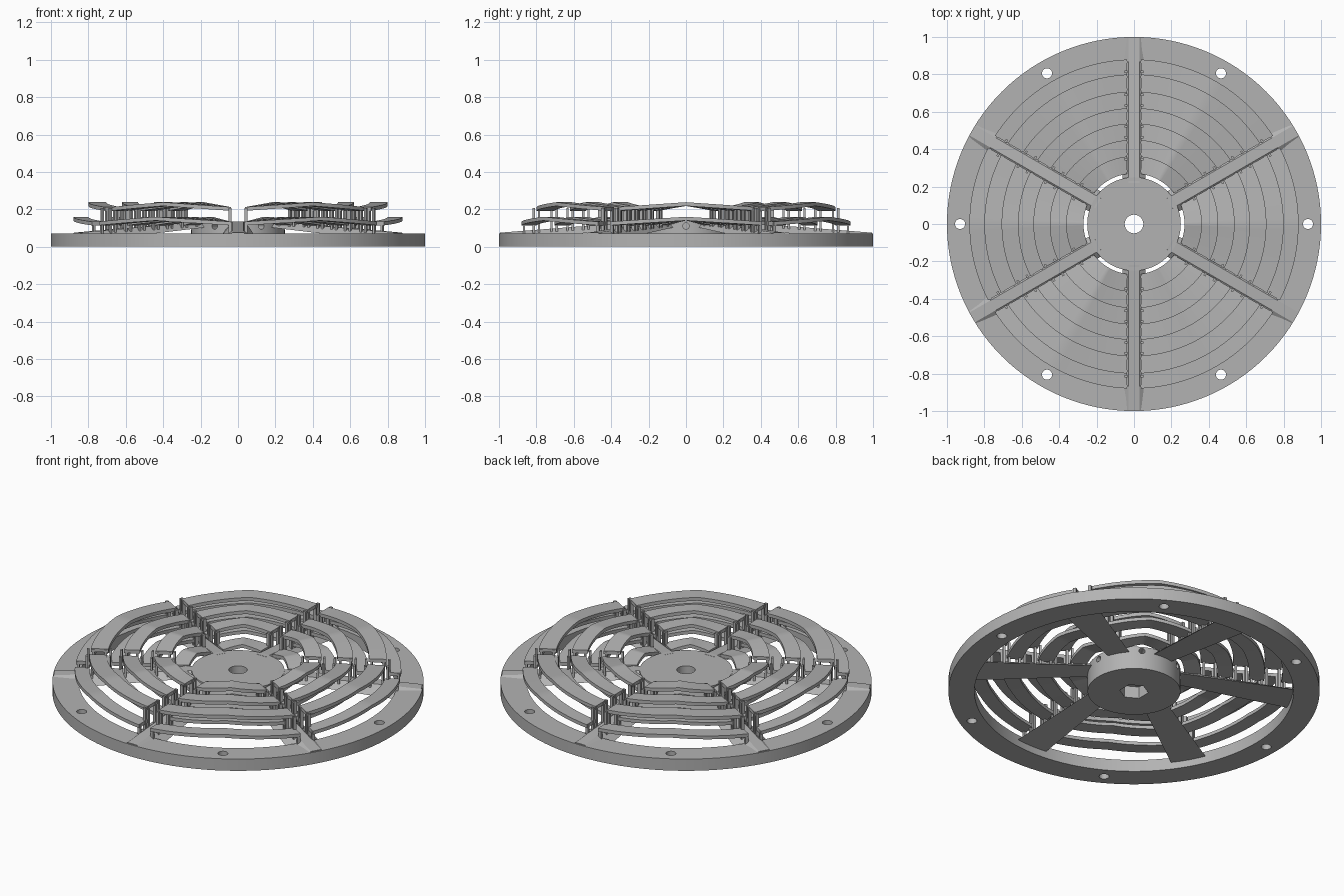
import bpy, bmesh, math
from mathutils import Matrix, Vector

if "Cube" in bpy.data.objects:
    bpy.data.objects.remove(bpy.data.objects["Cube"], do_unlink=True)

grey = bpy.data.materials.new("plain_grey")
grey.use_nodes = True
grey.diffuse_color = (0.45, 0.45, 0.45, 1)
grey.node_tree.nodes["Principled BSDF"].inputs["Base Color"].default_value = grey.diffuse_color

SECTOR = math.radians(60)
GAP = 0.037           # half width of the channel over each spoke
DROP = 0.026          # fall of each slat from its middle to its ends
THICK = 0.02


def add_object(name, bm):
    bmesh.ops.recalc_face_normals(bm, faces=bm.faces)
    mesh = bpy.data.meshes.new(name)
    bm.to_mesh(mesh)
    bm.free()
    mesh.materials.append(grey)
    obj = bpy.data.objects.new(name, mesh)
    bpy.context.collection.objects.link(obj)
    return obj


def smooth(obj):
    bpy.ops.object.select_all(action="DESELECT")
    obj.select_set(True)
    bpy.context.view_layer.objects.active = obj
    bpy.ops.object.shade_smooth_by_angle(angle=math.radians(30))


def cylinder(bm, radius, bottom, top, sides=32, matrix=Matrix()):
    move = Matrix.Translation((0, 0, (bottom + top) / 2))
    bmesh.ops.create_cone(bm, cap_ends=True, segments=sides, radius1=radius,
                          radius2=radius, depth=top - bottom, matrix=matrix @ move)


def loft(bm, sections):
    """Skin closed sections in order and cap both ends."""
    rows = [[bm.verts.new(p) for p in s] for s in sections]
    n = len(rows[0])
    for a, b in zip(rows, rows[1:]):
        for i in range(n):
            bm.faces.new((a[i], a[(i + 1) % n], b[(i + 1) % n], b[i]))
    bm.faces.new(rows[0])
    bm.faces.new(rows[-1])


def cut(obj, cutter_bm):
    cutter = add_object("cutter", cutter_bm)
    cutter.hide_render = True
    mod = obj.modifiers.new("holes", "BOOLEAN")
    mod.operation, mod.object, mod.solver = "DIFFERENCE", cutter, "EXACT"
    bpy.context.view_layer.objects.active = obj
    bpy.ops.object.modifier_apply(modifier=mod.name)
    bpy.data.objects.remove(cutter, do_unlink=True)


def spun(angle):
    return Matrix.Rotation(angle, 4, "Z")


# Base ring with six mounting holes
bm = bmesh.new()
cylinder(bm, 1.0, 0, 0.07, 128)
ring = add_object("base_ring", bm)
bm = bmesh.new()
cylinder(bm, 0.86, -0.1, 0.2, 128)
for k in range(6):
    cylinder(bm, 0.027, -0.1, 0.2, 24, spun(k * SECTOR) @ Matrix.Translation((0.93, 0, 0)))
cut(ring, bm)
smooth(ring)

# Hub with a bore, a hexagonal pocket below and six side holes
bm = bmesh.new()
cylinder(bm, 0.25, 0, 0.135, 96)
hub = add_object("hub", bm)
bm = bmesh.new()
cylinder(bm, 0.05, -0.1, 0.3)
cut(hub, bm)
bm = bmesh.new()
cylinder(bm, 0.078, -0.1, 0.07, 6)
cut(hub, bm)
bm = bmesh.new()
for k in range(6):
    cylinder(bm, 0.017, 0.19, 0.3, 16, spun(k * SECTOR) @ Matrix.Translation((0, 0, 0.11))
             @ Matrix.Rotation(math.pi / 2, 4, "Y"))
cut(hub, bm)
smooth(hub)


# Spokes: ridges with sloping sides, falling from the hub to the rim
def spoke_top(r):
    return 0.135 - (r - 0.23) * 0.078


def spoke_section(r, low, half):
    top = spoke_top(r)
    return [(r, -half, low), (r, half, low), (r, 0.03, top), (r, -0.03, top)]


for k in range(6):
    bm = bmesh.new()
    loft(bm, [spoke_section(0.22, 0.105, 0.06), spoke_section(0.87, 0.04, 0.1),
              spoke_section(0.995, 0.055, 0.055)])
    bmesh.ops.transform(bm, matrix=spun(SECTOR * (k + 0.5)), verts=bm.verts)
    add_object(f"spoke_{k + 1}", bm)


# Arched slats in two staggered layers, each peaking in mid sector
def slat(name, inner, outer, peak, angle, steps=24):
    bm = bmesh.new()
    sections = []
    for i in range(steps + 1):
        t = 2 * i / steps - 1
        z = peak - DROP * abs(t)
        section = []
        for r, h in ((inner, z - THICK), (outer, z - THICK), (outer, z), (inner, z)):
            a = angle + t * (SECTOR / 2 - math.asin(GAP / r))
            section.append((r * math.cos(a), r * math.sin(a), h))
        sections.append(section)
    loft(bm, sections)
    smooth(add_object(name, bm))


edges = [0.27, 0.36, 0.45, 0.535, 0.62, 0.705, 0.8, 0.88]
LOWER, UPPER = 0.16, 0.238
for k in range(6):
    for j, (inner, outer) in enumerate(zip(edges, edges[1:])):
        layer, peak = ("upper", UPPER) if j % 2 else ("lower", LOWER)
        slat(f"{layer}_slat_{k + 1}_{j + 1}", inner, outer, peak, k * SECTOR)

# Small posts carrying the slat ends on both sides of every spoke
for k in range(6):
    bm = bmesh.new()
    for j, r in enumerate(edges):
        for side in (-1, 1):
            for shift in (-0.014, 0.014):
                inside = j + (shift > 0) - 1
                if not 0 <= inside < len(edges) - 1:
                    continue
                bottom = spoke_top(r) - 0.03
                top = (UPPER if 0 < j < 7 else LOWER) - DROP - 0.004
                place = Matrix.Translation((r + shift, side * 0.043, (bottom + top) / 2))
                size = Matrix.Diagonal(Vector((0.012, 0.018, top - bottom, 1)))
                bmesh.ops.create_cube(bm, size=1, matrix=place @ size)
    bmesh.ops.transform(bm, matrix=spun(SECTOR * (k + 0.5)), verts=bm.verts)
    add_object(f"slat_posts_{k + 1}", bm)
